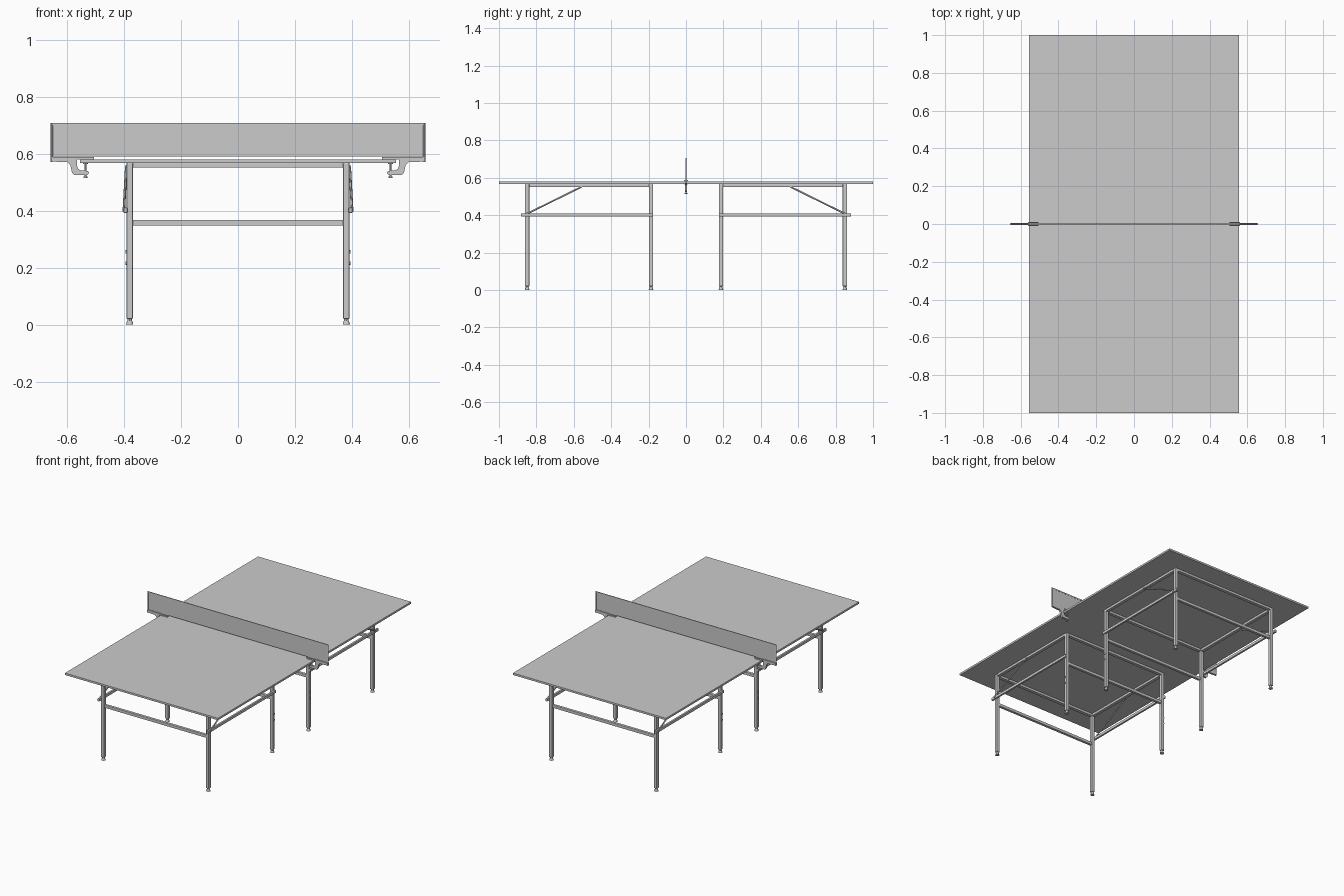
import bpy, bmesh
from mathutils import Vector

if "Cube" in bpy.data.objects:
    bpy.data.objects.remove(bpy.data.objects["Cube"])


def finish(bm, name, smooth=False):
    bmesh.ops.recalc_face_normals(bm, faces=bm.faces)
    me = bpy.data.meshes.new(name)
    bm.to_mesh(me)
    bm.free()
    ob = bpy.data.objects.new(name, me)
    bpy.context.collection.objects.link(ob)
    if smooth:
        bpy.context.view_layer.objects.active = ob
        ob.select_set(True)
        bpy.ops.object.shade_smooth_by_angle()
        ob.select_set(False)
    return ob


def box(name, x, y, z, bevel=0.0):
    # x, y and z are (low, high) pairs in any order
    bm = bmesh.new()
    bmesh.ops.create_cube(bm, size=1)
    for v in bm.verts:
        v.co = [(p[0] + p[1]) / 2 + c * abs(p[1] - p[0]) for c, p in zip(v.co, (x, y, z))]
    if bevel:
        bmesh.ops.bevel(bm, geom=bm.edges[:], offset=bevel, segments=2, profile=0.5, affect='EDGES')
    return finish(bm, name)


def rod(name, a, b, r, r2=None, sides=12):
    # round bar between two points
    a, b = Vector(a), Vector(b)
    bm = bmesh.new()
    bmesh.ops.create_cone(bm, cap_ends=True, segments=sides, radius1=r,
                          radius2=r if r2 is None else r2, depth=(b - a).length)
    rot = Vector((0, 0, 1)).rotation_difference(b - a).to_matrix().to_4x4()
    bmesh.ops.transform(bm, matrix=rot, verts=bm.verts)
    bmesh.ops.translate(bm, vec=(a + b) / 2, verts=bm.verts)
    return finish(bm, name, True)


def plate(name, pts, y0, y1):
    # xz outline extruded along y
    bm = bmesh.new()
    f = bm.faces.new([bm.verts.new((x, y0, z)) for x, z in pts])
    g = bmesh.ops.extrude_face_region(bm, geom=[f])['geom']
    bmesh.ops.translate(bm, vec=(0, y1 - y0, 0),
                        verts=[v for v in g if isinstance(v, bmesh.types.BMVert)])
    return finish(bm, name)


# table top
box("table_top", (-0.555, 0.555), (-1, 1), (0.567, 0.58), 0.001)

XI, XO = 0.369, 0.391
for t in (-1, 1):
    # cross members of each undercarriage
    for y0, y1, tag in ((0.838, 0.861, "outer"), (0.176, 0.198, "inner")):
        yc = (y0 + y1) / 2
        box(tag + "_top_rail", (-XI, XI), (t * y0, t * y1), (0.551, 0.567), 0.002)
        box(tag + "_crossbar", (-XI, XI), (t * (yc - 0.009), t * (yc + 0.009)), (0.348, 0.367), 0.002)
        for s in (-1, 1):
            # leg with adjustable foot
            xc = s * (XI + XO) / 2
            box(tag + "_leg", (s * XI, s * XO), (t * y0, t * y1), (0.02, 0.567), 0.003)
            rod(tag + "_foot_neck", (xc, t * yc, 0.01), (xc, t * yc, 0.022), 0.008)
            rod(tag + "_foot", (xc, t * yc, 0), (xc, t * yc, 0.013), 0.013, 0.009, 16)
    for s in (-1, 1):
        # side rails
        box("side_top_rail", (s * XI, s * XO), (t * 0.198, t * 0.838), (0.551, 0.567), 0.002)
        box("side_rail", (s * 0.388, s * 0.401), (t * 0.176, t * 0.882), (0.392, 0.41), 0.002)
        # folding brace and its pivots
        rod("brace", (s * 0.4, t * 0.85, 0.408), (s * 0.392, t * 0.56, 0.551), 0.0045)
        rod("brace_bolt", (s * 0.386, t * 0.85, 0.403), (s * 0.405, t * 0.85, 0.403), 0.007)
        rod("brace_top_bolt", (s * 0.386, t * 0.56, 0.553), (s * 0.396, t * 0.56, 0.553), 0.006)
        # bolts on the inner legs
        for z in (0.215, 0.255):
            rod("leg_bolt", (s * 0.388, t * 0.187, z), (s * 0.395, t * 0.187, z), 0.006)

# net
box("net", (-0.652, 0.652), (-0.0015, 0.0015), (0.589, 0.706))
box("net_top_tape", (-0.653, 0.653), (-0.0025, 0.0025), (0.699, 0.707))

# net clamps
arm = [(0.655, 0.588), (0.655, 0.572), (0.598, 0.57), (0.588, 0.56), (0.582, 0.533), (0.575, 0.525),
       (0.528, 0.525), (0.522, 0.532), (0.526, 0.539), (0.552, 0.541), (0.56, 0.546), (0.564, 0.556),
       (0.564, 0.58), (0.556, 0.581), (0.556, 0.588)]
for s in (-1, 1):
    plate("clamp_arm", [(s * x, z) for x, z in arm], -0.0065, 0.0065)
    for t in (-1, 1):
        box("clamp_jaw", (s * 0.505, s * 0.562), (t * 0.004, t * 0.011), (0.58, 0.588))
    rod("net_post", (s * 0.653, 0, 0.57), (s * 0.653, 0, 0.707), 0.004)
    rod("clamp_screw", (s * 0.535, 0, 0.515), (s * 0.535, 0, 0.564), 0.003)
    rod("clamp_pad", (s * 0.535, 0, 0.563), (s * 0.535, 0, 0.567), 0.009)
    rod("clamp_handle", (s * 0.535, 0, 0.514), (s * 0.535, 0, 0.519), 0.007)
